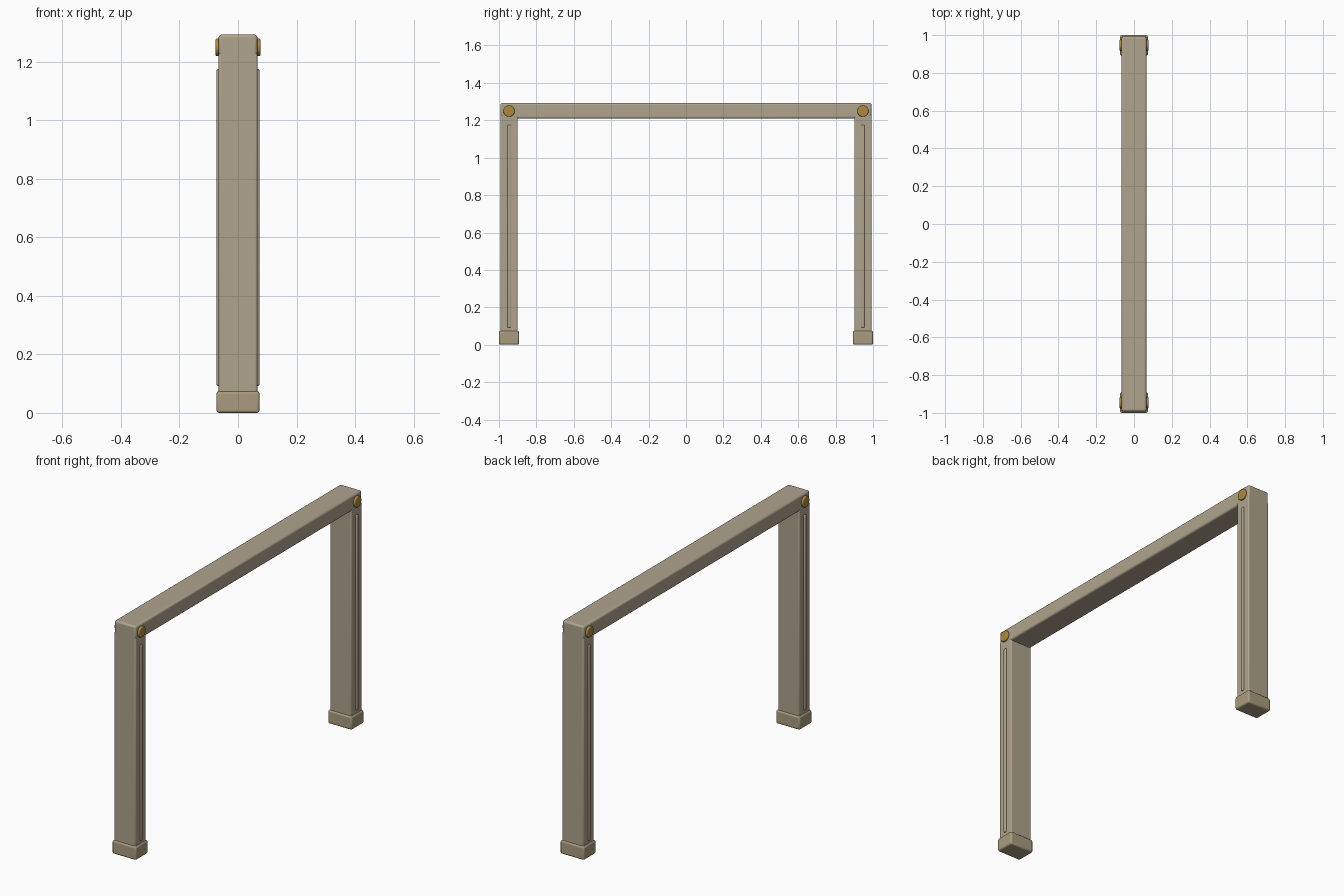
import bpy, math

if "Cube" in bpy.data.objects:
    bpy.data.objects.remove(bpy.data.objects["Cube"])

def material(name, color):
    m = bpy.data.materials.new(name)
    m.diffuse_color = (*color, 1)
    m.use_nodes = True
    m.node_tree.nodes["Principled BSDF"].inputs["Base Color"].default_value = m.diffuse_color
    return m

FRAME = material("frame_tan", (0.43, 0.37, 0.27))
FOOT = material("foot_tan", (0.40, 0.33, 0.21))
BRASS = material("brass", (0.42, 0.25, 0.05))

def finish(ob, name, mat, bevel, segments=3):
    ob.name = name
    ob.data.materials.append(mat)
    bpy.ops.object.transform_apply(location=False, rotation=True, scale=True)
    mod = ob.modifiers.new("bevel", 'BEVEL')
    mod.width = bevel
    mod.segments = segments
    mod.limit_method = 'ANGLE'
    mod.angle_limit = math.radians(40)
    bpy.ops.object.shade_smooth_by_angle(angle=math.radians(35))
    return ob

def box(name, x, y, z, mat, bevel):
    # x, y, z are (min, max) ranges
    r = (x, y, z)
    bpy.ops.mesh.primitive_cube_add(size=1, location=[(a + b) / 2 for a, b in r])
    ob = bpy.context.object
    ob.scale = [b - a for a, b in r]
    return finish(ob, name, mat, bevel)

def span(c, half):
    return (c - half, c + half)

# Top rail
box("top_rail", (-0.066, 0.066), (-0.992, 0.992), (1.209, 1.293), FRAME, 0.01)

for end, s in (("front", -1), ("back", 1)):
    y = s * 0.946
    # Leg and foot
    box(end + "_leg", (-0.066, 0.066), span(y, 0.046), (0.04, 1.23), FRAME, 0.006)
    box(end + "_foot", (-0.0735, 0.0735), span(y, 0.054), (0, 0.074), FOOT, 0.009)
    for side, t in (("left", -1), ("right", 1)):
        # Raised strip on the leg side
        xs = sorted((t * 0.055, t * 0.073))
        box(f"{end}_{side}_strip", xs, span(y, 0.009), (0.092, 1.175), FRAME, 0.005)
        # Bolt cap at the joint
        bpy.ops.mesh.primitive_cylinder_add(vertices=32, radius=0.03, depth=0.022,
            location=(t * 0.066, y, 1.249), rotation=(0, math.pi / 2, 0))
        finish(bpy.context.object, f"{end}_{side}_bolt", BRASS, 0.005)
